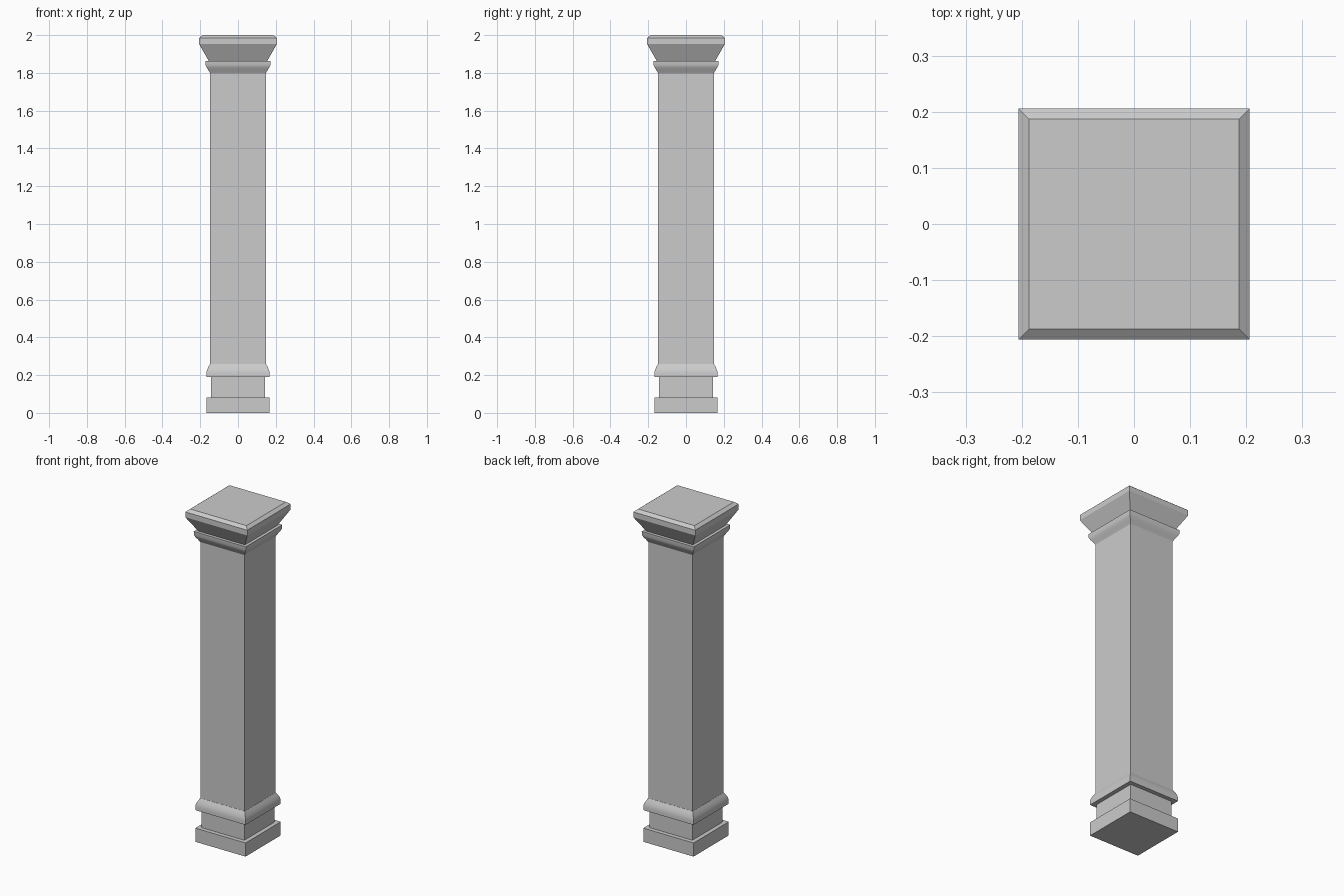
import bpy, bmesh, math

if "Cube" in bpy.data.objects:
    bpy.data.objects.remove(bpy.data.objects["Cube"])


def square_part(name, profile, smooth=False):
    """Stack square rings from (half width, z) pairs into a closed solid."""
    bm = bmesh.new()
    rings = [[bm.verts.new((sx * h, sy * h, z))
              for sx, sy in ((-1, -1), (1, -1), (1, 1), (-1, 1))]
             for h, z in profile]
    for lower, upper in zip(rings, rings[1:]):
        for i in range(4):
            j = (i + 1) % 4
            bm.faces.new((lower[i], lower[j], upper[j], upper[i]))
    bm.faces.new(rings[0][::-1])
    bm.faces.new(rings[-1])
    mesh = bpy.data.meshes.new(name)
    bm.to_mesh(mesh)
    bm.free()
    obj = bpy.data.objects.new(name, mesh)
    bpy.context.collection.objects.link(obj)
    if smooth:
        bpy.ops.object.select_all(action='DESELECT')
        obj.select_set(True)
        bpy.context.view_layer.objects.active = obj
        bpy.ops.object.shade_smooth_by_angle(angle=math.radians(35))
    return obj


# Foot of the column
square_part("plinth", [(0.167, 0.0), (0.167, 0.082)])
square_part("base_block", [(0.142, 0.082), (0.142, 0.192)])

# Base moulding, rounding in to the shaft
square_part("base_moulding", [(0.167, 0.19), (0.167, 0.213), (0.164, 0.228),
                              (0.156, 0.245), (0.148, 0.26)], smooth=True)

# Plain square shaft
square_part("shaft", [(0.147, 0.26), (0.147, 1.797)])

# Collar flaring out under the capital
square_part("collar", [(0.147, 1.797), (0.157, 1.815), (0.167, 1.83),
                       (0.172, 1.842), (0.173, 1.864)], smooth=True)

# Capital: sloped underside, upright band, bevelled top
square_part("capital", [(0.154, 1.862), (0.206, 1.953),
                        (0.206, 1.985), (0.187, 2.0)])
